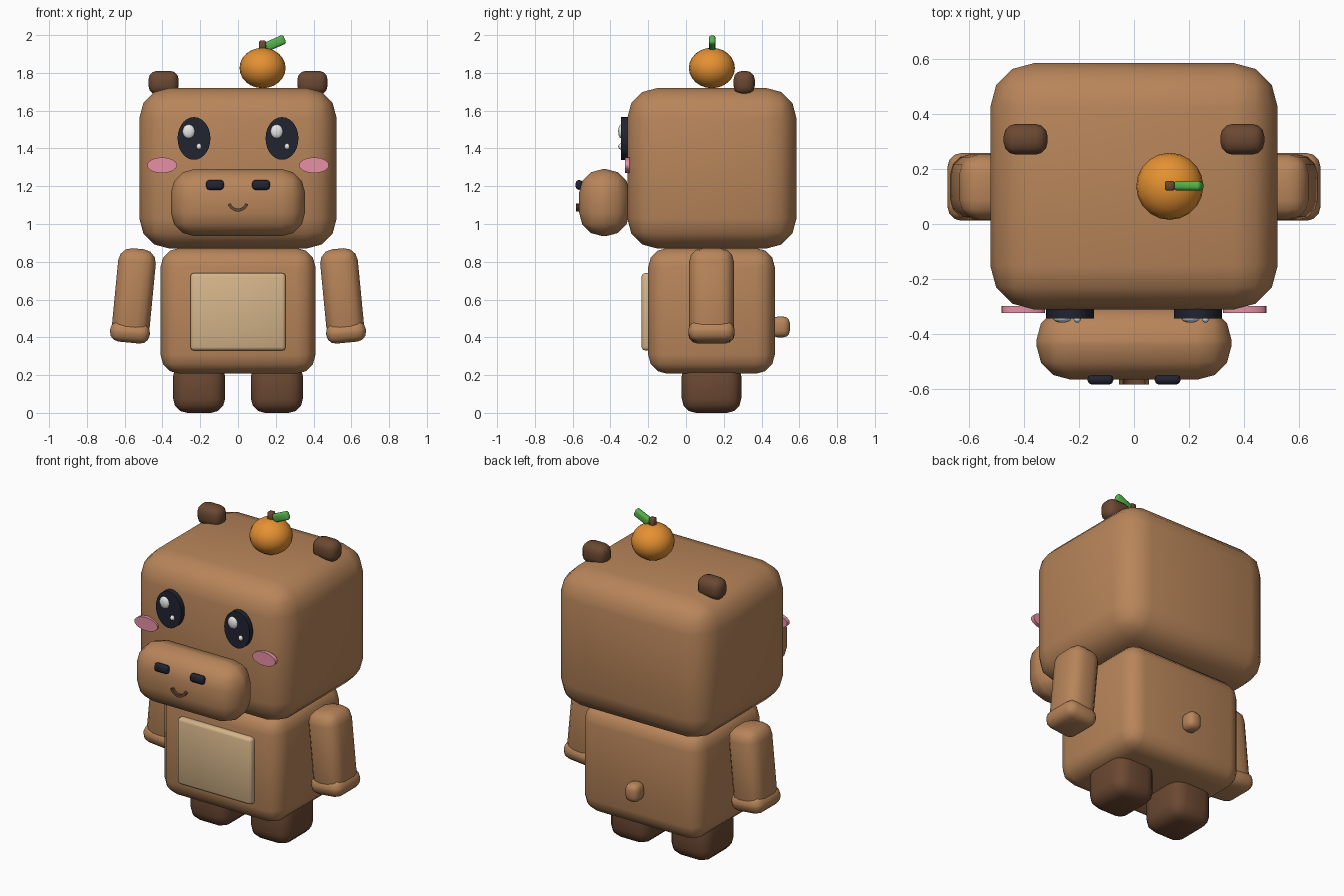
import bpy, bmesh, math
from mathutils import Matrix, Vector

if "Cube" in bpy.data.objects:
    bpy.data.objects.remove(bpy.data.objects["Cube"])


def material(name, r, g, b):
    lin = [((c / 255 + 0.055) / 1.055) ** 2.4 for c in (r, g, b)]
    m = bpy.data.materials.new(name)
    m.diffuse_color = (*lin, 1)
    m.use_nodes = True
    m.node_tree.nodes["Principled BSDF"].inputs["Base Color"].default_value = m.diffuse_color
    return m


FUR = material("fur brown", 184, 133, 90)
DARK = material("dark brown", 107, 72, 50)
CREAM = material("belly cream", 212, 180, 137)
BLACK = material("ink black", 33, 35, 48)
WHITE = material("highlight white", 245, 245, 245)
PINK = material("cheek pink", 232, 145, 166)
ORANGE = material("fruit orange", 229, 145, 50)
GREEN = material("leaf green", 84, 178, 74)


def finish(name, bm, mat, centre, tilt=0.0, sharp=False):
    bmesh.ops.recalc_face_normals(bm, faces=bm.faces)
    mesh = bpy.data.meshes.new(name)
    bm.to_mesh(mesh)
    bm.free()
    mesh.materials.append(mat)
    ob = bpy.data.objects.new(name, mesh)
    bpy.context.collection.objects.link(ob)
    ob.location = centre
    ob.rotation_euler = (0, math.radians(tilt), 0)
    for o in bpy.context.selected_objects:
        o.select_set(False)
    ob.select_set(True)
    bpy.context.view_layer.objects.active = ob
    if sharp:
        bpy.ops.object.shade_smooth_by_angle(angle=math.radians(40))
    else:
        bpy.ops.object.shade_smooth()
    return ob


def rounded_box(name, mat, centre, size, radius, segments=3, tilt=0.0):
    bm = bmesh.new()
    bmesh.ops.create_cube(bm, size=1, matrix=Matrix.Diagonal((*size, 1)))
    bmesh.ops.bevel(bm, geom=bm.edges[:], offset=radius, segments=segments,
                    profile=0.5, affect='EDGES', clamp_overlap=True)
    return finish(name, bm, mat, centre, tilt)


def ball(name, mat, centre, radii, u=20, v=12):
    bm = bmesh.new()
    bmesh.ops.create_uvsphere(bm, u_segments=u, v_segments=v, radius=1,
                              matrix=Matrix.Diagonal((*radii, 1)))
    return finish(name, bm, mat, centre)


def disc(name, mat, centre, rx, rz, depth):
    # elliptical disc facing the front
    bm = bmesh.new()
    bmesh.ops.create_cone(bm, cap_ends=True, segments=28, radius1=1, radius2=1, depth=1,
                          matrix=Matrix.Diagonal((rx, depth, rz, 1)) @ Matrix.Rotation(math.pi / 2, 4, 'X'))
    return finish(name, bm, mat, centre, sharp=True)


# head, body, belly patch, tail
rounded_box("head", FUR, (0, 0.137, 1.295), (1.045, 0.896, 0.85), 0.16)
rounded_box("body", FUR, (0, 0.135, 0.54), (0.82, 0.67, 0.665), 0.1)
rounded_box("belly_patch", CREAM, (0, -0.205, 0.535), (0.505, 0.06, 0.41), 0.018, 2)
rounded_box("tail", FUR, (0, 0.5, 0.455), (0.09, 0.1, 0.11), 0.035)

# muzzle
rounded_box("muzzle", FUR, (0, -0.432, 1.113), (0.71, 0.268, 0.355), 0.125)

# paired parts
for side, s in (("left", -1), ("right", 1)):
    rounded_box(side + "_ear", DARK, (s * 0.394, 0.308, 1.748), (0.16, 0.112, 0.125), 0.045)
    rounded_box(side + "_leg", DARK, (s * 0.206, 0.135, 0.135), (0.275, 0.315, 0.27), 0.075)
    rounded_box(side + "_arm", FUR, (s * 0.551, 0.135, 0.63), (0.2, 0.236, 0.48), 0.07, tilt=-5.5 * s)
    rounded_box(side + "_paw", FUR, (s * 0.572, 0.135, 0.427), (0.212, 0.246, 0.11), 0.05, tilt=-5.5 * s)
    rounded_box(side + "_nostril", BLACK, (s * 0.122, -0.566, 1.207), (0.094, 0.036, 0.052), 0.016, 2)
    disc(side + "_cheek", PINK, (s * 0.402, -0.311, 1.311), 0.079, 0.041, 0.024)
    disc(side + "_eye", BLACK, (s * 0.233, -0.325, 1.453), 0.087, 0.113, 0.036)
    # highlights sit the same way in both eyes
    ball(side + "_eye_glint", WHITE, (s * 0.233 - 0.028, -0.343, 1.49), (0.033, 0.016, 0.037), 16, 8)
    ball(side + "_eye_spark", WHITE, (s * 0.233 + 0.027, -0.343, 1.41), (0.014, 0.016, 0.016), 12, 8)

# smile: a swept arc with a small square section
bm = bmesh.new()
rings = []
for i in range(13):
    a = math.radians(200 + 140 * i / 12)
    d = Vector((math.cos(a), 0, math.sin(a)))
    rings.append([bm.verts.new(d * r * 1.0 + Vector((0, y, 0)))
                  for r, y in ((0.058, -0.012), (0.058, 0.012), (0.042, 0.012), (0.042, -0.012))])
for a, b in zip(rings, rings[1:]):
    for k in range(4):
        bm.faces.new((a[k], a[(k + 1) % 4], b[(k + 1) % 4], b[k]))
bm.faces.new(rings[0])
bm.faces.new(rings[-1])
finish("smile", bm, DARK, (0, -0.571, 1.124), sharp=True)

# fruit on the head
ball("fruit", ORANGE, (0.13, 0.137, 1.826), (0.122, 0.122, 0.107))
rounded_box("fruit_stem", DARK, (0.13, 0.139, 1.94), (0.036, 0.036, 0.064), 0.006, 1)
rounded_box("fruit_leaf", GREEN, (0.198, 0.139, 1.958), (0.108, 0.034, 0.05), 0.012, 2, tilt=-24)
